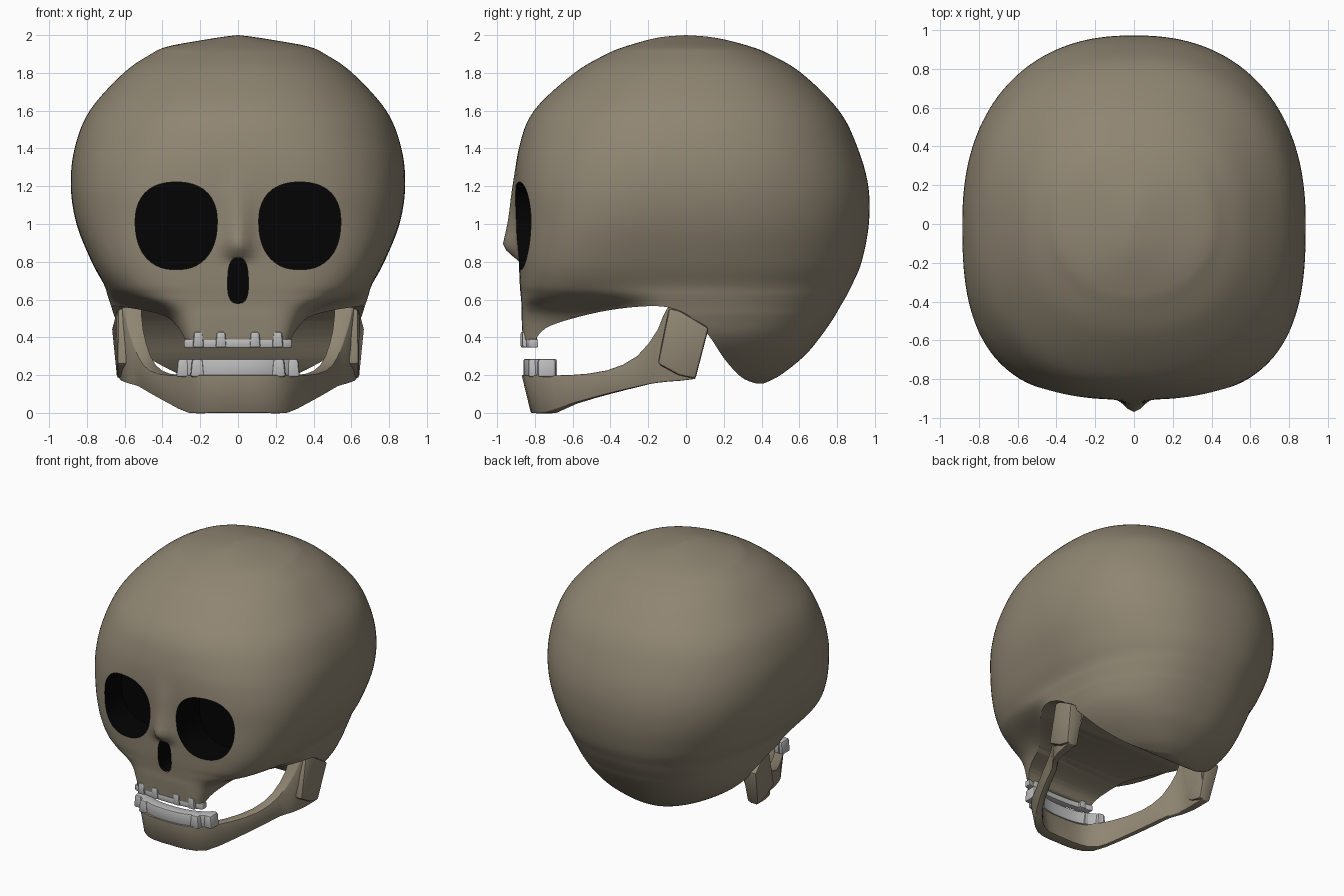
import bpy, bmesh, math
from mathutils import Vector

if "Cube" in bpy.data.objects:
    bpy.data.objects.remove(bpy.data.objects["Cube"])


def material(name, color):
    m = bpy.data.materials.new(name)
    m.use_nodes = True
    m.diffuse_color = (*color, 1)
    m.node_tree.nodes["Principled BSDF"].inputs["Base Color"].default_value = (*color, 1)
    return m


BONE = material("bone", (0.275, 0.235, 0.168))
TEETH = material("tooth_grey", (0.5, 0.5, 0.5))
DARK = material("socket_black", (0.001, 0.001, 0.001))


def make_object(name, verts, faces, mats, index=0):
    bm = bmesh.new()
    vs = [bm.verts.new(v) for v in verts]
    for f in faces:
        bm.faces.new([vs[i] for i in f])
    bmesh.ops.remove_doubles(bm, verts=bm.verts, dist=0.0002)
    bmesh.ops.recalc_face_normals(bm, faces=bm.faces)
    for f in bm.faces:
        f.material_index = index
    mesh = bpy.data.meshes.new(name)
    bm.to_mesh(mesh)
    bm.free()
    for m in mats:
        mesh.materials.append(m)
    ob = bpy.data.objects.new(name, mesh)
    bpy.context.collection.objects.link(ob)
    return ob


def loft(name, rings, mats, index=0):
    """Skin a list of equal closed rings and cap both ends."""
    n = len(rings[0])
    faces = [(r * n + i, r * n + (i + 1) % n, (r + 1) * n + (i + 1) % n, (r + 1) * n + i)
             for r in range(len(rings) - 1) for i in range(n)]
    last = (len(rings) - 1) * n
    faces += [tuple(range(n)), tuple(range(last, last + n))]
    return make_object(name, [v for r in rings for v in r], faces, mats, index)


def prism(name, outline, axis, lo, hi, mats, index=0):
    """Extrude a flat outline along x or y."""
    def place(p, d):
        return (d, p[0], p[1]) if axis == "x" else (p[0], d, p[1])
    return loft(name, [[place(p, d) for p in outline] for d in (lo, hi)], mats, index)


def spline(keys, steps):
    """Catmull-Rom through tuples of any length."""
    pts = [Vector(k) for k in keys]
    out = []
    for i in range(len(pts) - 1):
        a, b, c, d = (pts[max(0, min(len(pts) - 1, i + k))] for k in (-1, 0, 1, 2))
        for s in range(steps):
            t = s / steps
            out.append(b + (c - a) * (t / 2) + (a * 2 - b * 5 + c * 4 - d) * (t * t / 2)
                       + (b * 3 - a - c * 3 + d) * (t ** 3 / 2))
    return out + [pts[-1]]


def finish(ob, angle=35):
    """Bake the modifiers, then shade smooth with sharp creases."""
    deps = bpy.context.evaluated_depsgraph_get()
    mesh = bpy.data.meshes.new_from_object(ob.evaluated_get(deps))
    ob.modifiers.clear()
    ob.data = mesh
    for p in mesh.polygons:
        p.use_smooth = True
    mesh.set_sharp_from_angle(angle=math.radians(angle))


def bevel(ob, width):
    mod = ob.modifiers.new("bevel", "BEVEL")
    mod.width, mod.segments = width, 2
    finish(ob)


# Cranium levels: height, front reach, back reach, back width, face width, face squareness
LEVELS = [
    (2, 0, 0, 0, 0, 2), (1.992, .11, .11, .07, .07, 2), (1.975, .2, .21, .18, .18, 2),
    (1.94, .32, .34, .37, .37, 2.1), (1.9, .42, .44, .46, .46, 2.1),
    (1.8, .59, .61, .605, .605, 2.2), (1.6, .805, .81, .785, .785, 2.3),
    (1.4, .885, .91, .865, .865, 2.5), (1.2, .905, .965, .885, .885, 2.8),
    (1, .893, .968, .855, .855, 3.2), (.8, .885, .93, .775, .775, 3.8),
    (.68, .88, .88, .71, .7, 4), (.62, .875, .85, .69, .63, 4),
    (.56, .87, .815, .67, .46, 5), (.5, .87, .78, .65, .37, 6),
    (.4, .865, .71, .6, .31, 8), (.3, .86, .625, .5, .3, 8),
    (.2, .86, .5, .34, .3, 8), (.155, .86, .41, .2, .3, 8)]


def nose_bump(z):
    if z > .88:
        return .085 * max(0, (1.35 - z) / .47) ** 1.6
    return .085 * max(0, 1 - (.88 - z) / .08)


def superellipse(count, n_of):
    """Unit outline points; the squareness may depend on the side."""
    for i in range(count):
        c, s = math.cos(math.tau * i / count), math.sin(math.tau * i / count)
        n = n_of(s)
        r = (abs(c) ** n + abs(s) ** n) ** (-1 / n)
        yield r * c, r * s


def skull_ring(z, front, back, w_back, w_face, n_face):
    ring = []
    for u, v in superellipse(160, lambda s: n_face if s < 0 else 2.3):
        # the narrow muzzle widens gradually toward the back
        t = max(0, min(1, (v + .7) / .6))
        t = t * t * (3 - 2 * t)
        x = u * (w_face + (w_back - w_face) * t)
        y = v * (front if v < 0 else back)
        if v < 0:
            y -= nose_bump(z) * math.exp(-(x / .07) ** 2)
        ring.append((x, y, z))
    return ring


skull = loft("cranium", [skull_ring(*k) for k in spline(LEVELS, 6)], [BONE, DARK])


def oval(cx, cz, rx, rz, n, taper):
    return [(cx + rx * u * (1 + taper * v), cz + rz * v)
            for u, v in superellipse(48, lambda s: n)]


# Cutters: arched underside, eye sockets and nose opening
arch = spline([(-.8, .385), (-.74, .45), (-.6, .5), (-.4, .545), (-.2, .565), (-.08, .555),
               (.02, .51), (.12, .41), (.2, .29), (.28, .2), (.34, .165), (.4, .15)], 4)
arch = [(-1.2, -.2), (-1.2, .385)] + [tuple(p) for p in arch] + [(.4, -.2)]
cutters = [prism("underside_cutter", arch, "x", -1.2, 1.2, [BONE, DARK])]
for side in (-1, 1):
    cutters.append(prism("eye_cutter", oval(side * .327, .99, .217, .232, 2.35, .05), "y",
                         -1.2, -.62, [BONE, DARK], 1))
cutters.append(prism("nose_cutter", oval(0, .7, .055, .12, 2.8, -.05), "y",
                     -1.2, -.7, [BONE, DARK], 1))
for cutter in cutters:
    cutter.hide_render = True
    mod = skull.modifiers.new("cut", "BOOLEAN")
    mod.operation, mod.solver, mod.object = "DIFFERENCE", "EXACT", cutter
finish(skull, 55)
for cutter in cutters:
    bpy.data.objects.remove(cutter)

# Lower jaw stations: x, top y, top z, bottom y, bottom z, inward x, inward y
JAW = [(0, -.87, .2, -.82, 0, 0, .08), (.14, -.862, .2, -.815, 0, 0, .08),
       (.26, -.8, .2, -.75, 0, -.03, .07), (.37, -.62, .2, -.6, .05, -.06, .03),
       (.47, -.42, .225, -.4, .105, -.07, .02), (.53, -.26, .3, -.25, .14, -.07, .01),
       (.58, -.15, .44, -.18, .155, -.08, 0), (.61, -.1, .555, -.1, .165, -.1, 0),
       (.62, -.03, .545, -.03, .17, -.11, 0), (.63, .1, .45, .05, .18, -.11, 0)]


def jaw_ring(side, x, yt, zt, yb, zb, dx, dy):
    return [(side * x, yt, zt), (side * x, yb, zb),
            (side * (x + dx / 2), yb + dy, zb), (side * (x + dx), yt + dy, zt)]


stations = [tuple(s) for s in spline(JAW, 2)]
rings = [jaw_ring(-1, *s) for s in reversed(stations[1:])] + [jaw_ring(1, *s) for s in stations]
bevel(loft("lower_jaw", rings, [BONE]), .006)

# Raised plates at the jaw hinges, bulging at the upper back corner
PLATE = [(.635, -.09, .555), (.645, -.03, .54), (.67, .12, .45),
         (.64, .05, .18), (.64, -.04, .2), (.64, -.15, .26)]
for side, label in ((1, "left"), (-1, "right")):
    plate_rings = [[(side * .55, y, z) for x, y, z in PLATE],
                   [(side * x, y, z) for x, y, z in PLATE]]
    bevel(loft(label + "_hinge_plate", plate_rings, [BONE]), .015)


# Teeth: curved bands with separate blocks
def tooth_band(name, half, y, sag, thick, lo, hi):
    rings = []
    for i in range(-8, 9):
        f = y + sag * abs(i / 8) ** 2.5
        x = half * i / 8
        rings.append([(x, f, lo), (x, f, hi), (x, f + thick, hi), (x, f + thick, lo)])
    bevel(loft(name, rings, [TEETH]), .008)


def tooth(name, x, width, y0, y1, z0, z1):
    h = width / 2
    outline = [(x - h, z0), (x + h, z0), (x + h * .75, z1), (x - h * .75, z1)]
    bevel(prism(name, outline, "y", y0, y1, [TEETH]), .012)


tooth_band("upper_teeth", .285, -.87, .04, .05, .345, .39)
tooth_band("lower_teeth", .3, -.86, .1, .08, .19, .285)
for side in (-1, 1):
    tooth("upper_inner_tooth", side * .09, .06, -.876, -.82, .345, .43)
    tooth("upper_outer_tooth", side * .21, .06, -.868, -.79, .345, .43)
    tooth("lower_inner_tooth", side * .215, .075, -.835, -.74, .19, .285)
    tooth("lower_outer_tooth", side * .29, .075, -.785, -.69, .19, .285)
